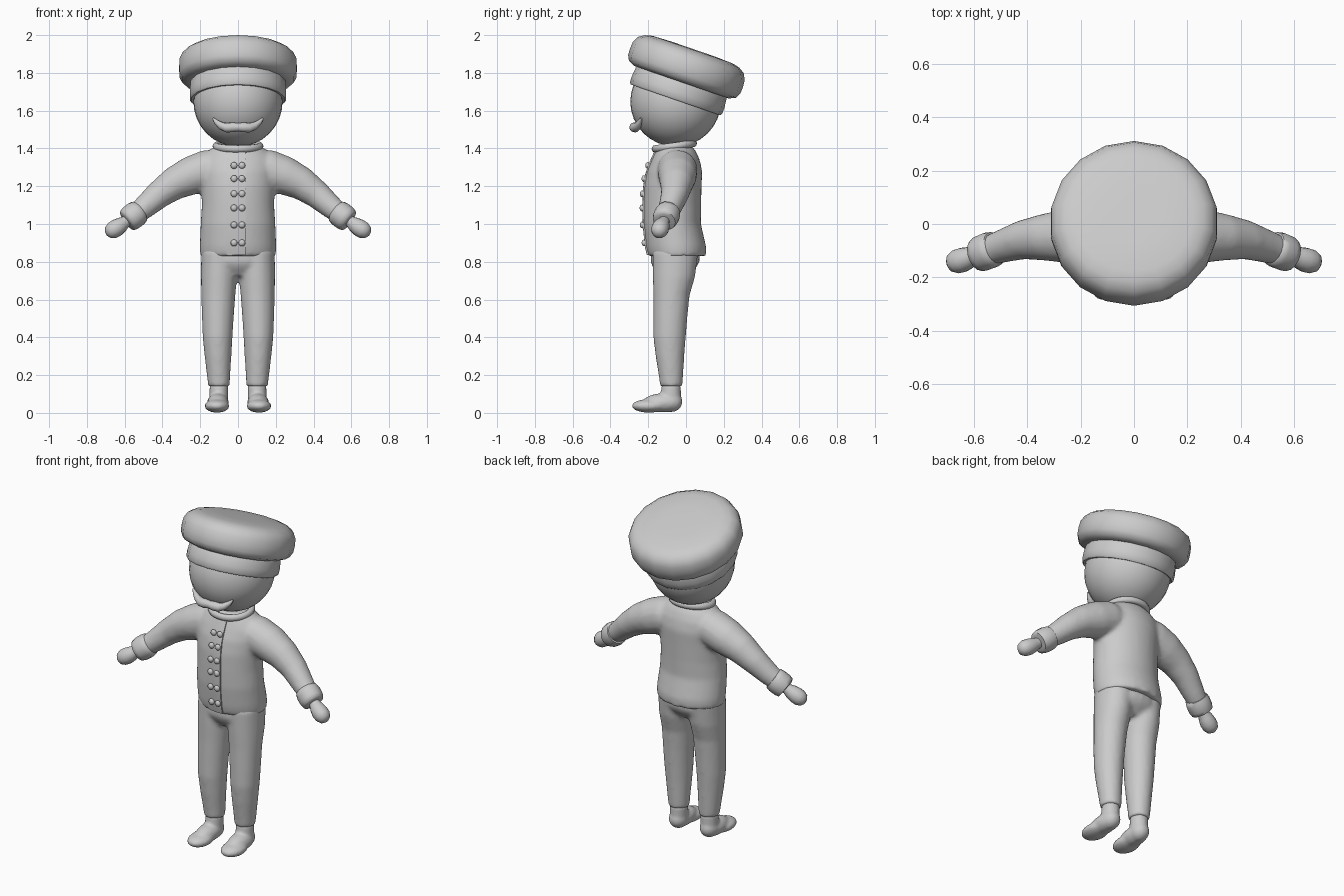
import bpy, bmesh, math
from mathutils import Vector, Matrix

if "Cube" in bpy.data.objects:
    bpy.data.objects.remove(bpy.data.objects["Cube"])

GREY = bpy.data.materials.new("plain_grey")
GREY.diffuse_color = (0.6, 0.6, 0.6, 1)
GREY.use_nodes = True
GREY.node_tree.nodes["Principled BSDF"].inputs["Base Color"].default_value = GREY.diffuse_color


def finish(name, bm, angle=50, remesh=0, smooth=0):
    """Turn a bmesh into a smooth shaded object, optionally fused into one skin."""
    bmesh.ops.recalc_face_normals(bm, faces=bm.faces)
    me = bpy.data.meshes.new(name)
    bm.to_mesh(me)
    bm.free()
    me.materials.append(GREY)
    ob = bpy.data.objects.new(name, me)
    bpy.context.collection.objects.link(ob)
    bpy.ops.object.select_all(action='DESELECT')
    ob.select_set(True)
    bpy.context.view_layer.objects.active = ob
    if remesh:
        m = ob.modifiers.new("fuse", 'REMESH')
        m.mode, m.voxel_size = 'VOXEL', remesh
        s = ob.modifiers.new("soften", 'SMOOTH')
        s.factor, s.iterations = 0.5, smooth
        bpy.ops.object.modifier_apply(modifier="fuse")
        bpy.ops.object.modifier_apply(modifier="soften")
    bpy.ops.object.shade_smooth_by_angle(angle=math.radians(angle))
    return ob


def skin(bm, rings):
    """Bridge rings of points and cap both ends."""
    vs = [[bm.verts.new(p) for p in r] for r in rings]
    n = len(vs[0])
    for a, b in zip(vs, vs[1:]):
        for i in range(n):
            bm.faces.new((a[i], a[(i + 1) % n], b[(i + 1) % n], b[i]))
    bm.faces.new(vs[0])
    bm.faces.new(vs[-1])


def stack(bm, rows, n=24):
    """Horizontal ellipses: (z, centre x, centre y, rx, ry)."""
    skin(bm, [[(cx + rx * math.sin(2 * math.pi * i / n),
                cy + ry * math.cos(2 * math.pi * i / n), z) for i in range(n)]
              for z, cx, cy, rx, ry in rows])


def tube(bm, rows, n=16):
    """Round tube along points: (x, y, z, radius)."""
    pts = [Vector(r[:3]) for r in rows]
    rings = []
    for k, r in enumerate(rows):
        t = (pts[min(k + 1, len(pts) - 1)] - pts[max(k - 1, 0)]).normalized()
        u = t.cross(Vector((0, 1, 0))).normalized()
        v = t.cross(u)
        rings.append([pts[k] + r[3] * (u * math.cos(2 * math.pi * i / n)
                      + v * math.sin(2 * math.pi * i / n)) for i in range(n)])
    skin(bm, rings)


def ball(bm, c, r, seg=24):
    bmesh.ops.create_uvsphere(bm, u_segments=seg, v_segments=seg // 2, radius=1,
                              matrix=Matrix.Translation(c) @ Matrix.Diagonal((*r, 1)))


def flip(rows, i=0):
    return [tuple(-v if k == i else v for k, v in enumerate(r)) for r in rows]


# Jacket body and sleeves fused together
body = [(0.83, 0, -0.048, 0.200, 0.153), (0.88, 0, -0.053, 0.203, 0.160),
        (1.00, 0, -0.073, 0.198, 0.152), (1.10, 0, -0.073, 0.192, 0.153),
        (1.20, 0, -0.070, 0.195, 0.153), (1.28, 0, -0.061, 0.200, 0.147),
        (1.34, 0, -0.055, 0.195, 0.128), (1.385, 0, -0.055, 0.160, 0.108),
        (1.42, 0, -0.060, 0.11, 0.085)]
sleeve = [(0.06, -0.045, 1.30, 0.09), (0.16, -0.045, 1.288, 0.107), (0.25, -0.045, 1.255, 0.103),
          (0.34, -0.05, 1.213, 0.088), (0.42, -0.06, 1.155, 0.074),
          (0.50, -0.085, 1.085, 0.062), (0.565, -0.107, 1.035, 0.052)]
bm = bmesh.new()
stack(bm, body, 32)
tube(bm, sleeve)
tube(bm, flip(sleeve))
finish("jacket", bm, 60, 0.013, 6)


def front_y(x, z):
    """Depth of the jacket front at a given place."""
    for a, b in zip(body, body[1:]):
        if a[0] <= z <= b[0]:
            t = (z - a[0]) / (b[0] - a[0])
            cy, rx, ry = (a[k] + (b[k] - a[k]) * t for k in (2, 3, 4))
            return cy - ry * math.sqrt(max(0, 1 - (x / rx) ** 2))


# Overlapping front flap
bm = bmesh.new()
xs = [-0.06, -0.03, 0.0, 0.02, 0.04]
rings = []
for k in range(15):
    z = 0.836 + k * 0.039
    rings.append([(x, front_y(x, z) - 0.007 * (x + 0.06) / 0.1, z) for x in xs]
                 + [(x, front_y(x, z) + 0.02, z) for x in reversed(xs)])
skin(bm, rings)
finish("jacket_flap", bm, 40)

# Two rows of buttons
bm = bmesh.new()
for z in (1.31, 1.24, 1.16, 1.085, 0.995, 0.90):
    for x in (-0.021, 0.021):
        ball(bm, (x, front_y(x, z) - 0.008, z), (0.018, 0.013, 0.018), 12)
finish("buttons", bm)

# Collar ring, tipped forward
bm = bmesh.new()
R = Matrix.Translation((0, -0.062, 1.412)) @ Matrix.Rotation(math.radians(8), 4, 'X')
n, m = 32, 10
grid = [[bm.verts.new(R @ Vector(((0.117 + 0.018 * math.cos(b)) * math.sin(a),
                                 (0.103 + 0.018 * math.cos(b)) * math.cos(a),
                                 0.02 * math.sin(b))))
         for b in (2 * math.pi * j / m for j in range(m))]
        for a in (2 * math.pi * i / n for i in range(n))]
for i in range(n):
    for j in range(m):
        i2, j2 = (i + 1) % n, (j + 1) % m
        bm.faces.new((grid[i][j], grid[i2][j], grid[i2][j2], grid[i][j2]))
finish("collar", bm)

# Sleeve cuffs and mitten hands
cuff = [(0.518, -0.090, 1.070, 0.050), (0.522, -0.092, 1.067, 0.064), (0.54, -0.098, 1.053, 0.069),
        (0.57, -0.110, 1.030, 0.068), (0.586, -0.116, 1.018, 0.062), (0.59, -0.117, 1.015, 0.045)]
hand = [(0.56, -0.108, 1.035, 0.028), (0.595, -0.118, 1.012, 0.031), (0.615, -0.125, 0.998, 0.040),
        (0.64, -0.134, 0.981, 0.046), (0.665, -0.141, 0.966, 0.045), (0.685, -0.146, 0.954, 0.034),
        (0.696, -0.149, 0.948, 0.014)]
for side, f in (("right", lambda r: r), ("left", flip)):
    for name, rows in (("cuff", cuff), ("hand", hand)):
        bm = bmesh.new()
        tube(bm, f(rows))
        finish(f"{side}_{name}", bm, 60)

# Trousers: seat and two legs fused together
leg = [(0.14, 0.101, -0.078, 0.057, 0.059), (0.20, 0.103, -0.080, 0.062, 0.065),
       (0.30, 0.106, -0.085, 0.071, 0.076), (0.40, 0.108, -0.087, 0.079, 0.086),
       (0.50, 0.107, -0.083, 0.084, 0.090), (0.62, 0.104, -0.077, 0.090, 0.096),
       (0.72, 0.101, -0.064, 0.096, 0.112), (0.86, 0.098, -0.056, 0.097, 0.122)]
bm = bmesh.new()
stack(bm, leg)
stack(bm, flip(leg, 1))
stack(bm, [(0.725, 0, -0.066, 0.12, 0.075), (0.77, 0, -0.06, 0.185, 0.115),
           (0.80, 0, -0.058, 0.194, 0.13), (0.88, 0, -0.055, 0.192, 0.13)])
finish("trousers", bm, 60, 0.012, 5)

# Shoes
for side, s in (("right", 1), ("left", -1)):
    bm = bmesh.new()
    ball(bm, (s * 0.111, -0.195, 0.037), (0.066, 0.093, 0.036))
    ball(bm, (s * 0.106, -0.125, 0.053), (0.058, 0.105, 0.050))
    ball(bm, (s * 0.103, -0.080, 0.060), (0.053, 0.062, 0.056))
    stack(bm, [(0.05, s * 0.103, -0.082, 0.050, 0.056), (0.15, s * 0.101, -0.078, 0.049, 0.051)])
    finish(f"{side}_shoe", bm, 60, 0.009, 5)

# Head
bm = bmesh.new()
ball(bm, (0, -0.055, 1.648), (0.236, 0.24, 0.238), 32)
finish("head", bm)

# Moustache with upturned tips
half = [(0.0, -0.272, 1.512, 0.022), (0.03, -0.274, 1.512, 0.026), (0.06, -0.268, 1.510, 0.025),
        (0.09, -0.256, 1.520, 0.020), (0.115, -0.246, 1.540, 0.013), (0.132, -0.238, 1.560, 0.005)]
bm = bmesh.new()
tube(bm, flip(half)[:0:-1] + half, 12)
finish("moustache", bm, 60)

# Cap band and puffed crown, tipped backward
TILT = Matrix.Translation((0, -0.055, 1.66)) @ Matrix.Rotation(math.radians(-19), 4, 'X')
parts = {
    "cap_band": [(0.225, 0.0), (0.25, -0.003), (0.258, 0.008), (0.259, 0.04),
                 (0.254, 0.09), (0.238, 0.12)],
    "cap_crown": [(0.225, 0.098), (0.265, 0.096), (0.300, 0.112), (0.314, 0.14), (0.316, 0.175),
                  (0.313, 0.215), (0.296, 0.248), (0.265, 0.268), (0.225, 0.278), (0.12, 0.282)]}
for name, prof in parts.items():
    bm = bmesh.new()
    stack(bm, [(z, 0, 0, r, r) for r, z in prof], 18)
    bmesh.ops.transform(bm, matrix=TILT, verts=bm.verts)
    finish(name, bm, 60)
